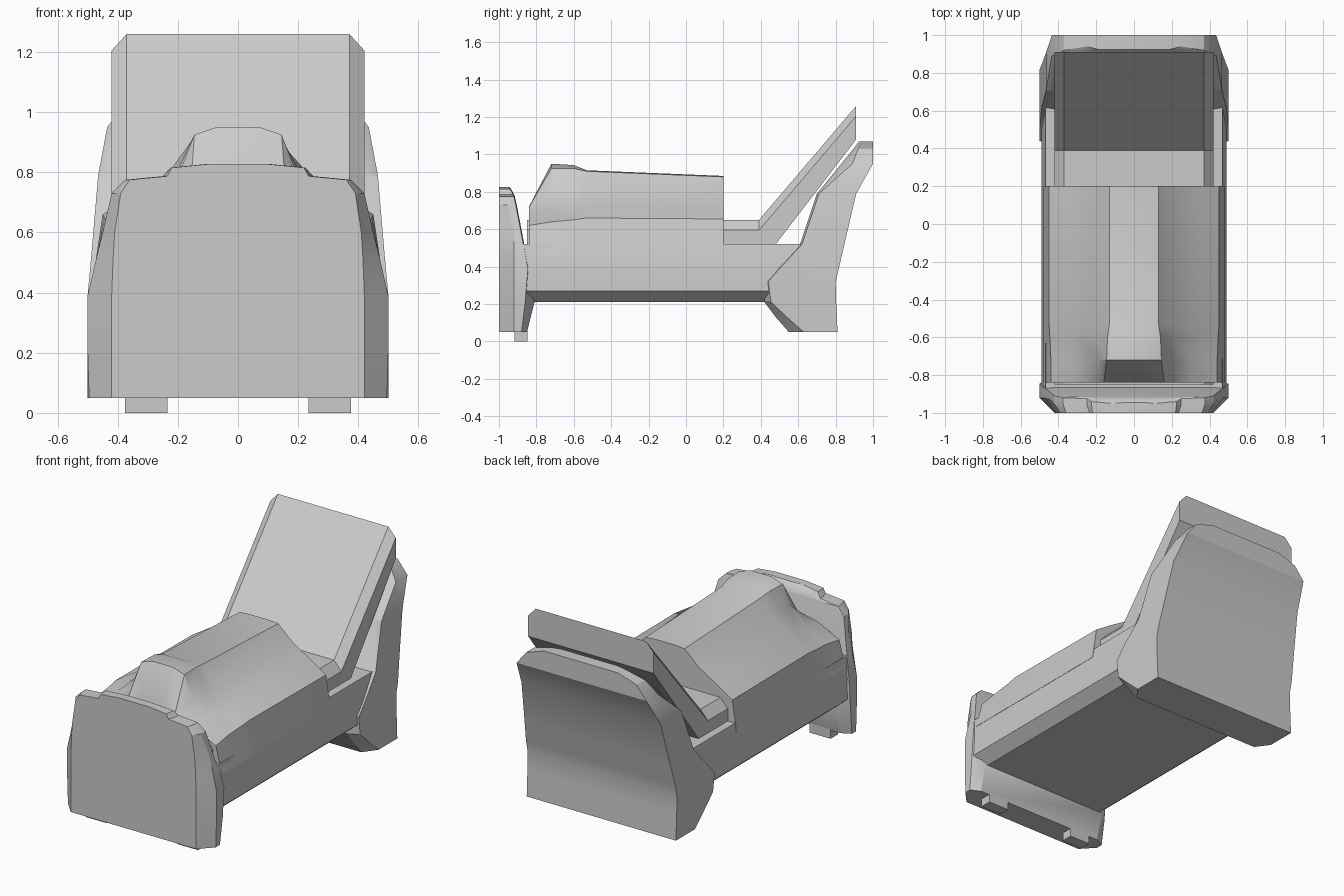
import bpy, bmesh
from mathutils import Vector

if "Cube" in bpy.data.objects:
    bpy.data.objects.remove(bpy.data.objects["Cube"])


def loft(name, halves, angle=0.5):
    """Skin a stack of rings; each ring is given as its +x half and mirrored."""
    bm = bmesh.new()
    rings = []
    for half in halves:
        pts = [Vector(p) for p in half]
        pts += [Vector((-p.x, p.y, p.z)) for p in reversed(pts)]
        rings.append([bm.verts.new(p) for p in pts])
    n = len(rings[0])
    for a, b in zip(rings, rings[1:]):
        for i in range(n):
            j = (i + 1) % n
            bm.faces.new((a[i], a[j], b[j], b[i]))
    bm.faces.new(rings[0])
    bm.faces.new(rings[-1])
    bmesh.ops.recalc_face_normals(bm, faces=bm.faces[:])
    me = bpy.data.meshes.new(name)
    bm.to_mesh(me)
    bm.free()
    ob = bpy.data.objects.new(name, me)
    bpy.context.collection.objects.link(ob)
    bpy.ops.object.select_all(action='DESELECT')
    ob.select_set(True)
    bpy.context.view_layer.objects.active = ob
    bpy.ops.object.shade_smooth_by_angle(angle=angle)
    return ob


# Bed frame: constant section with chamfered lower edges
rail = [(.42, .21), (.49, .27), (.49, .39), (.468, .52)]
loft("bed_frame", [[(x, y, z) for x, z in rail] for y in (-.87, .65)])

# Footboard: z, front half width, side half width, outer back y, inner back y
foot = [(.05, .42, .495, -.88, -.85),
        (.21, .42, .50, -.86, -.81),
        (.39, .42, .50, -.845, -.835),
        (.52, .415, .47, -.87, -.865),
        (.60, .41, .45, -.885, -.88),
        (.73, .39, .42, -.91, -.905),
        (.775, .36, .375, -.92, -.915),
        (.787, .235, .25, -.925, -.92),
        (.815, .22, .225, -.94, -.935),
        (.827, .10, .11, -.95, -.945)]
loft("footboard", [[(wf, -1, z), (w, -.955 if z > .7 else -.92, z), (w, yo, z), (w - .06, yi, z)]
                   for z, wf, w, yo, yi in foot])

# Headboard: z, half width, back y, outer front y, inner front y
head = [(.05, .50, .81, .63, .55),
        (.13, .50, .807, .54, .48),
        (.21, .50, .803, .455, .42),
        (.32, .50, .80, .44, .42),
        (.39, .50, .817, .50, .48),
        (.52, .488, .847, .62, .61),
        (.79, .465, .91, .71, .70),
        (.95, .435, 1.0, .89, .83),
        (1.03, .37, 1.0, .92, .895),
        (1.07, .25, 1.0, .94, .925)]
loft("headboard", [[(w, yb, z), (w, yo, z), (w - .06, yi, z)]
                   for z, w, yb, yo, yi in head])

# Mattress with raised back: y, bottom z, top z
mattress = [(-.85, .51, .65), (.39, .51, .65), (.48, .52, .755), (.91, 1.08, 1.26)]
loft("mattress", [[(.42, y, b), (.42, y, t - .055), (.37, y, t)] for y, b, t in mattress])

# Blanket draped over a body with raised feet: y, then (x, z) half section
blanket = [
    (.20, [(.07, .885), (.13, .88), (.23, .79), (.34, .725), (.45, .655), (.48, .46)]),
    (-.53, [(.07, .915), (.13, .91), (.23, .80), (.34, .73), (.45, .66), (.48, .46)]),
    (-.60, [(.07, .943), (.14, .925), (.20, .81), (.32, .71), (.445, .65), (.48, .46)]),
    (-.72, [(.07, .95), (.145, .925), (.19, .81), (.30, .71), (.44, .64), (.48, .46)]),
    (-.84, [(.07, .72), (.16, .72), (.19, .715), (.30, .69), (.44, .62), (.48, .46)])]
loft("blanket", [[(x, y, z) for x, z in half] for y, half in blanket])

# Small feet under the footboard
for side, label in ((1, "right"), (-1, "left")):
    bpy.ops.mesh.primitive_cube_add(size=1, location=(side * .305, -.883, .035))
    ob = bpy.context.object
    ob.name = "foot_block_" + label
    ob.scale = (.14, .07, .07)
